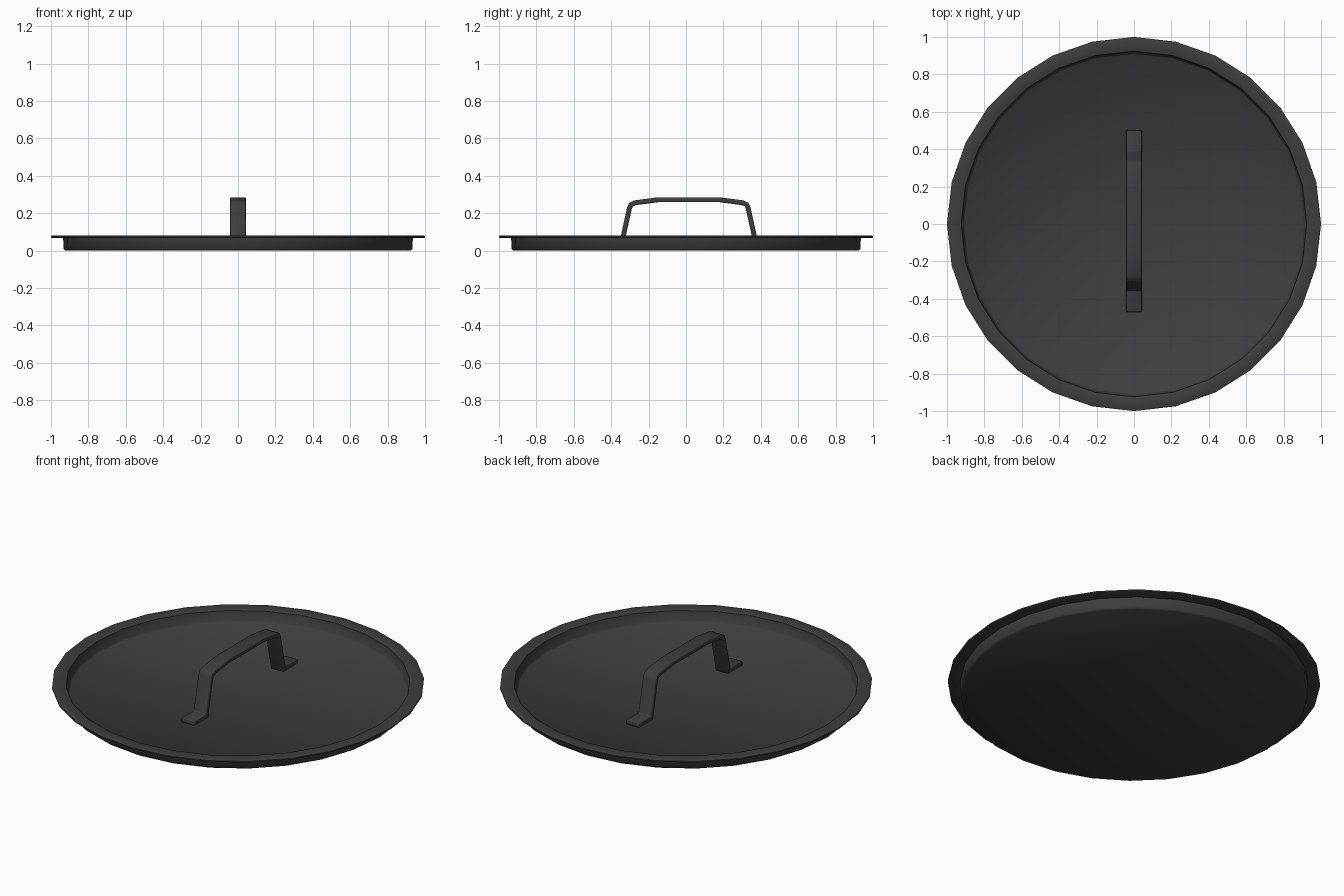
import bpy, bmesh, math
from mathutils import Vector

old = bpy.data.objects.get("Cube")
if old:
    bpy.data.objects.remove(old, do_unlink=True)

# Single dark iron colour
iron = bpy.data.materials.new("dark iron")
iron.use_nodes = True
shade = (0.047, 0.047, 0.047, 1)
iron.diffuse_color = shade
bsdf = iron.node_tree.nodes["Principled BSDF"]
bsdf.inputs["Base Color"].default_value = shade
bsdf.inputs["Roughness"].default_value = 0.7


def make_object(name, bm):
    mesh = bpy.data.meshes.new(name)
    bm.to_mesh(mesh)
    bm.free()
    mesh.materials.append(iron)
    obj = bpy.data.objects.new(name, mesh)
    bpy.context.collection.objects.link(obj)
    return obj


def finish(obj, angle):
    # Bake the modifiers, then smooth the shading
    bpy.ops.object.select_all(action='DESELECT')
    obj.select_set(True)
    bpy.context.view_layer.objects.active = obj
    if obj.modifiers:
        bpy.ops.object.convert(target='MESH')
    bpy.ops.object.shade_smooth_by_angle(angle=math.radians(angle))


# Lid: shallow pan with a thin flange, turned from one closed profile
profile = [(0, 0), (0.922, 0), (0.932, 0.008), (0.935, 0.068),
           (0.994, 0.068), (1, 0.071), (1, 0.078), (0.994, 0.081),
           (0.932, 0.081), (0.924, 0.077), (0.914, 0.02), (0.908, 0.014), (0, 0.014)]
bm = bmesh.new()
verts = [bm.verts.new((r, 0, z)) for r, z in profile]
edges = [bm.edges.new(pair) for pair in zip(verts, verts[1:])]
bmesh.ops.spin(bm, geom=verts + edges, axis=(0, 0, 1), cent=(0, 0, 0),
               angle=2 * math.pi, steps=28, use_duplicate=False)
bmesh.ops.remove_doubles(bm, verts=bm.verts, dist=0.0005)
bmesh.ops.recalc_face_normals(bm, faces=bm.faces)
finish(make_object("lid", bm), 50)

# Handle: bent flat bar with a foot at each end, half path mirrored in y
centre_y, half_width, thickness = 0.015, 0.042, 0.026
half_path = [(0.485, 0.026), (0.362, 0.026), (0.317, 0.228), (0.309, 0.246),
             (0.288, 0.256), (0.165, 0.272)]
path = half_path + [(-y, z) for y, z in reversed(half_path)]
bm = bmesh.new()
rows = [[bm.verts.new((side * half_width, y + centre_y, z)) for side in (-1, 1)]
        for y, z in path]
for a, b in zip(rows, rows[1:]):
    bm.faces.new((a[0], a[1], b[1], b[0]))
bmesh.ops.recalc_face_normals(bm, faces=bm.faces)
handle = make_object("handle", bm)
solid = handle.modifiers.new("thickness", 'SOLIDIFY')
solid.thickness = thickness
solid.offset = 0
solid.use_even_offset = True
bevel = handle.modifiers.new("soft edges", 'BEVEL')
bevel.width = 0.005
bevel.segments = 2
bevel.limit_method = 'ANGLE'
bevel.angle_limit = math.radians(50)
finish(handle, 50)
